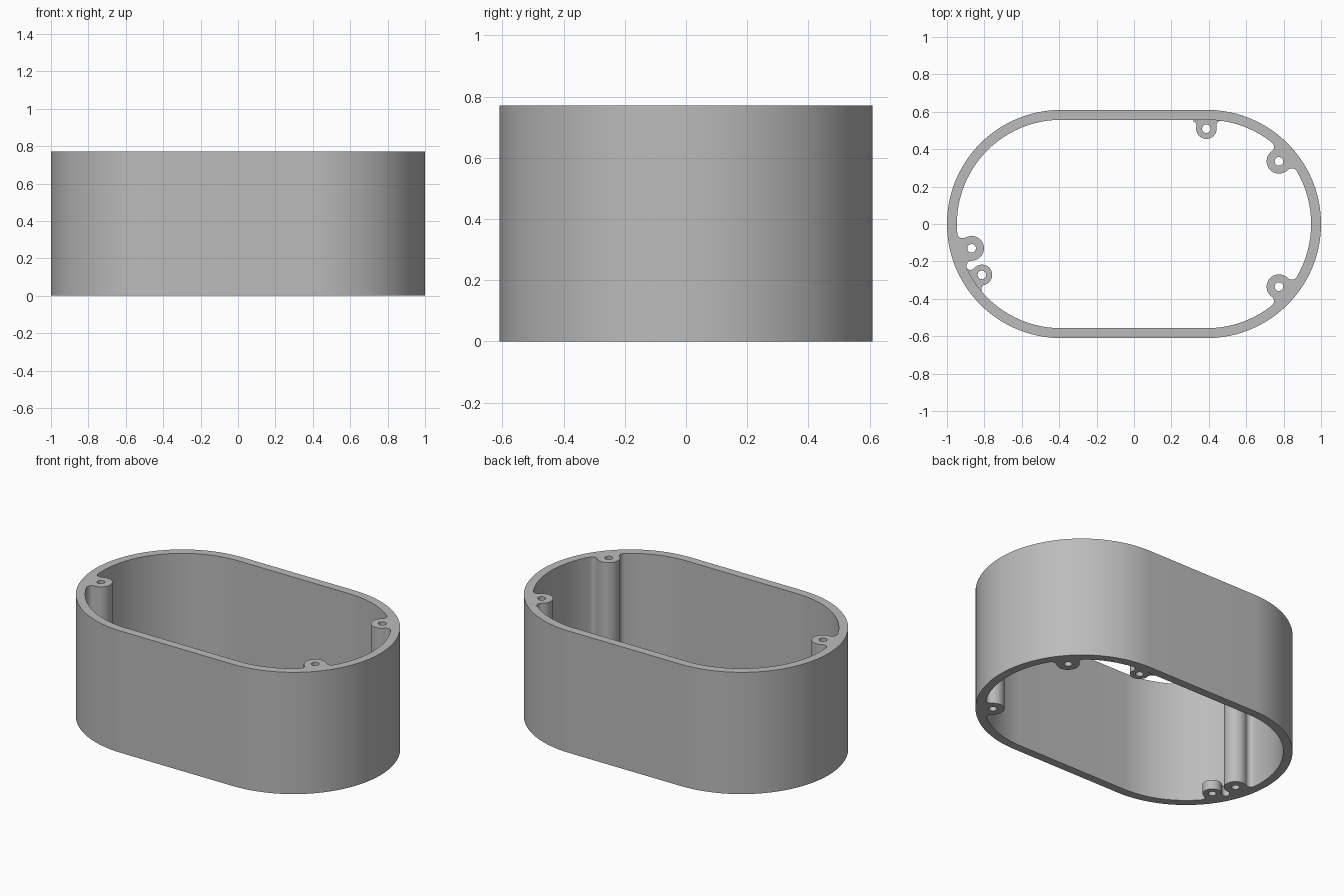
import bpy, bmesh
from math import acos, atan2, cos, hypot, pi, sin

if "Cube" in bpy.data.objects:
    bpy.data.objects.remove(bpy.data.objects["Cube"])

HEIGHT, SHORT = 0.77, 0.06          # wall height, short boss height
CX, OUTER, INNER = 0.39, 0.61, 0.557  # end-arc centre and radii
HOLE = 0.023

grey = bpy.data.materials.new("plain grey")
grey.use_nodes = True
grey.diffuse_color = (0.5, 0.5, 0.5, 1)
grey.node_tree.nodes["Principled BSDF"].inputs["Base Color"].default_value = (0.5, 0.5, 0.5, 1)


def arc(x, y, r, start, end, n):
    return [(x + r * cos(start + (end - start) * i / n),
             y + r * sin(start + (end - start) * i / n)) for i in range(n + 1)]


def circle(x, y, r, n=24):
    return arc(x, y, r, 0, 2 * pi, n)[:-1]


def boss(x, y, r, fillet):
    """Boss outline, running anticlockwise from wall to wall with filleted roots."""
    cx = CX if x > 0 else -CX
    phi, d = atan2(y, x - cx), hypot(x - cx, y)
    k = INNER - fillet
    a = acos((d * d + k * k - (r + fillet) ** 2) / (2 * d * k))
    fu, fv = k * cos(a), k * sin(a)
    t = atan2(fv, fu - d)
    root = arc(fu, fv, fillet, a, t - pi, 8)
    local = [(u, -v) for u, v in root]
    local += arc(d, 0, r, -t, t - 2 * pi, 24)[1:-1]
    local += root[::-1]
    points = [(cx + u * cos(phi) - v * sin(phi), u * sin(phi) + v * cos(phi)) for u, v in local]
    return {"phi": phi % (2 * pi), "half": a, "cx": cx, "points": points, "hole": circle(x, y, HOLE)}


def stadium(radius, bosses=(), n=48):
    """Rounded-end outline, detouring around any bosses."""
    outline = []
    for cx, start in ((CX, -pi / 2), (-CX, pi / 2)):
        begin = start
        ends = [b for b in bosses if b["cx"] == cx]
        rel = lambda b: (b["phi"] - start) % (2 * pi) + start
        for b in sorted(ends, key=rel):
            stop = rel(b) - b["half"]
            outline += arc(cx, 0, radius, begin, stop, max(2, int(n * (stop - begin) / pi)))[:-1]
            outline += b["points"][:-1]
            begin = rel(b) + b["half"]
        stop = start + pi
        outline += arc(cx, 0, radius, begin, stop, max(2, int(n * (stop - begin) / pi)))
    return outline


def extrude(name, loops, height):
    """Fill nested outlines and raise them into a solid."""
    bm = bmesh.new()
    for loop in loops:
        verts = [bm.verts.new((x, y, 0)) for x, y in loop]
        for i, v in enumerate(verts):
            bm.edges.new((verts[i - 1], v))
    bmesh.ops.triangle_fill(bm, edges=bm.edges[:], use_beauty=True)
    top = bmesh.ops.extrude_face_region(bm, geom=bm.faces[:], use_keep_orig=True)["geom"]
    raised = [g for g in top if isinstance(g, bmesh.types.BMVert)]
    bmesh.ops.translate(bm, verts=raised, vec=(0, 0, height))
    bmesh.ops.recalc_face_normals(bm, faces=bm.faces[:])
    mesh = bpy.data.meshes.new(name)
    bm.to_mesh(mesh)
    bm.free()
    mesh.materials.append(grey)
    obj = bpy.data.objects.new(name, mesh)
    bpy.context.collection.objects.link(obj)
    bpy.ops.object.select_all(action="DESELECT")
    obj.select_set(True)
    bpy.context.view_layer.objects.active = obj
    bpy.ops.object.shade_smooth_by_angle(angle=pi / 6)


# Housing wall with the full-height screw bosses grown from its inner face
tall = [boss(x, y, 0.066, 0.03) for x, y in ((0.775, 0.335), (0.775, -0.335), (-0.868, -0.13))]
extrude("housing_wall", [stadium(OUTER), stadium(INNER, tall)] + [b["hole"] for b in tall], HEIGHT)

# Short screw bosses at the base
for name, x, y in (("short_boss_back", 0.387, 0.51), ("short_boss_side", -0.813, -0.272)):
    b = boss(x, y, 0.055, 0.025)
    wall_side = arc(b["cx"], 0, INNER, b["phi"] + b["half"], b["phi"] - b["half"], 8)[1:-1]
    extrude(name, [b["points"] + wall_side, b["hole"]], SHORT)
